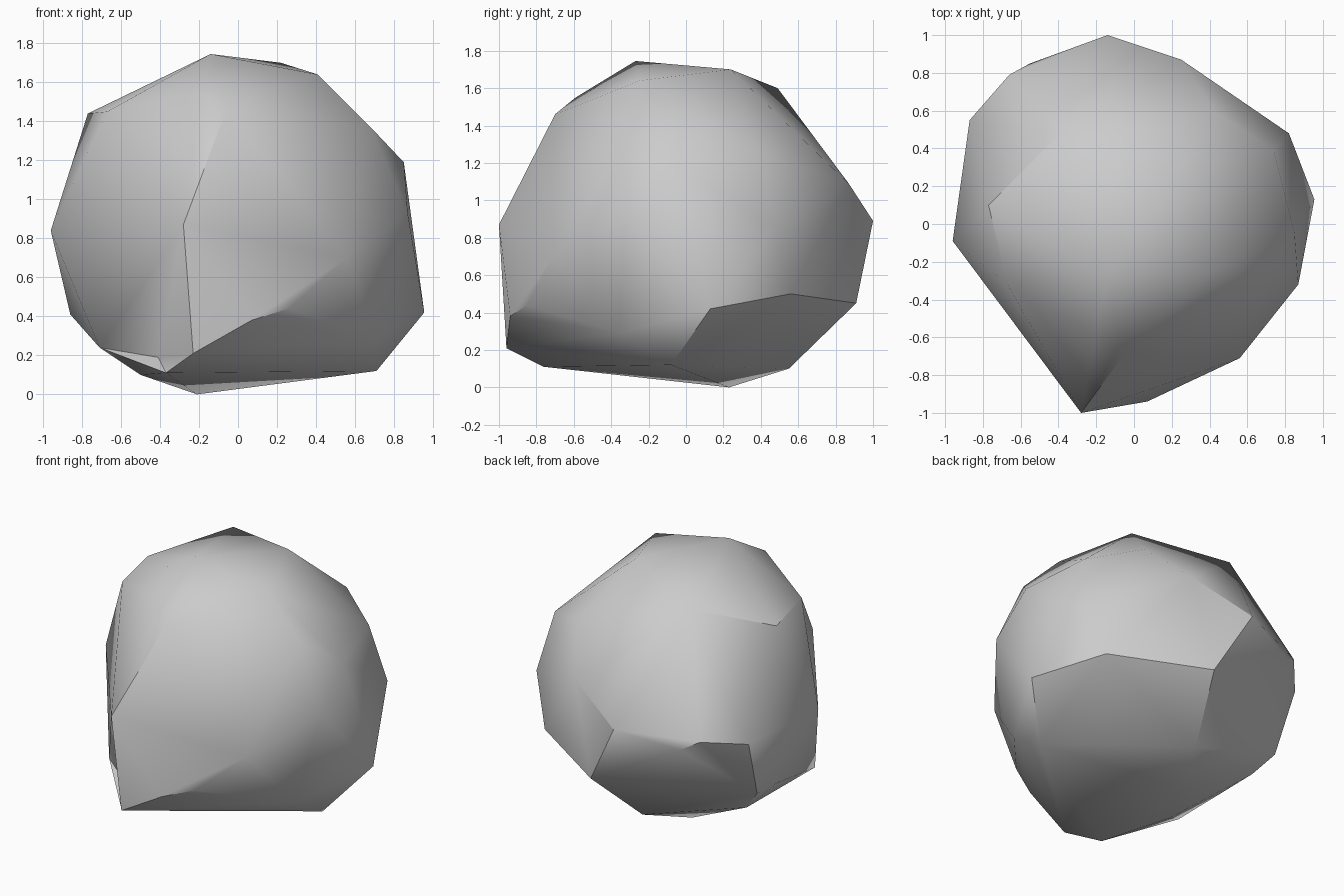
import bpy
import bmesh
import math

default_cube = bpy.data.objects.get("Cube")
if default_cube:
    bpy.data.objects.remove(default_cube, do_unlink=True)


def make_material(name, colour):
    material = bpy.data.materials.new(name)
    material.use_nodes = True
    material.diffuse_color = colour
    material.node_tree.nodes["Principled BSDF"].inputs["Base Color"].default_value = colour
    return material


def carve_hollow(builder, rim, floor_point):
    """Replace the faces inside the rim with a fan sunk to the floor point."""
    inside = [face for face in builder.faces if rim.issuperset(face.verts)]
    bmesh.ops.delete(builder, geom=inside, context="FACES")
    floor = builder.verts.new(floor_point)
    for edge in [edge for edge in builder.edges if edge.is_boundary]:
        builder.faces.new((*edge.verts, floor))


# Corners of the boulder, grouped by where they sit
crown = [(-.14, -.27, 1.745), (.41, -.25, 1.64), (.22, .24, 1.7),
         (-.38, .49, 1.6), (-.2, -.59, 1.55), (-.06, -.7, 1.46)]
shoulder = [(-.67, -.32, 1.45), (-.77, .1, 1.44), (.68, -.28, 1.37),
            (.85, -.05, 1.19), (.74, .39, 1.25), (.42, .6, 1.35), (.25, .87, 1.09)]
waist = [(-.96, -.09, .84), (-.87, .55, .81), (-.66, .79, .86), (-.55, .85, .8),
         (-.14, 1, .89), (.82, .48, .85), (.87, -.32, .93), (.56, -.71, .7)]
skirt = [(.955, .13, .42), (.7, .56, .5), (.1, .91, .45), (-.86, .2, .41),
         (-.83, .4, .4), (.07, -.94, .38), (.26, -.85, .44), (.69, -.36, .29)]
base = [(-.7, .33, .24), (.71, -.08, .12), (-.05, .55, .1), (-.21, .23, 0), (-.5, -.25, .1)]
hollow_rim = [(-.28, -1, .87), (-.71, -.41, .24), (-.37, -.76, .11), (-.23, -.96, .21)]

# Wrap the corners in a faceted skin
mesh_builder = bmesh.new()
for corner in crown + shoulder + waist + skirt + base:
    mesh_builder.verts.new(corner)
rim_verts = {mesh_builder.verts.new(corner) for corner in hollow_rim}
hull = bmesh.ops.convex_hull(mesh_builder, input=mesh_builder.verts)
loose = [item for item in set(hull["geom_interior"] + hull["geom_unused"])
         if isinstance(item, bmesh.types.BMVert)]
rim_verts.difference_update(loose)
bmesh.ops.delete(mesh_builder, geom=loose, context="VERTS")

# Sink the hollow in the low front corner
carve_hollow(mesh_builder, rim_verts, (-.41, -.62, .19))
bmesh.ops.recalc_face_normals(mesh_builder, faces=mesh_builder.faces)

boulder_mesh = bpy.data.meshes.new("boulder")
mesh_builder.to_mesh(boulder_mesh)
mesh_builder.free()
boulder = bpy.data.objects.new("boulder", boulder_mesh)
bpy.context.collection.objects.link(boulder)
boulder_mesh.materials.append(make_material("stone grey", (.6, .6, .6, 1)))

# Soft shading that keeps the strong ridges crisp
bpy.ops.object.select_all(action="DESELECT")
boulder.select_set(True)
bpy.context.view_layer.objects.active = boulder
bpy.ops.object.shade_smooth_by_angle(angle=math.radians(35))
